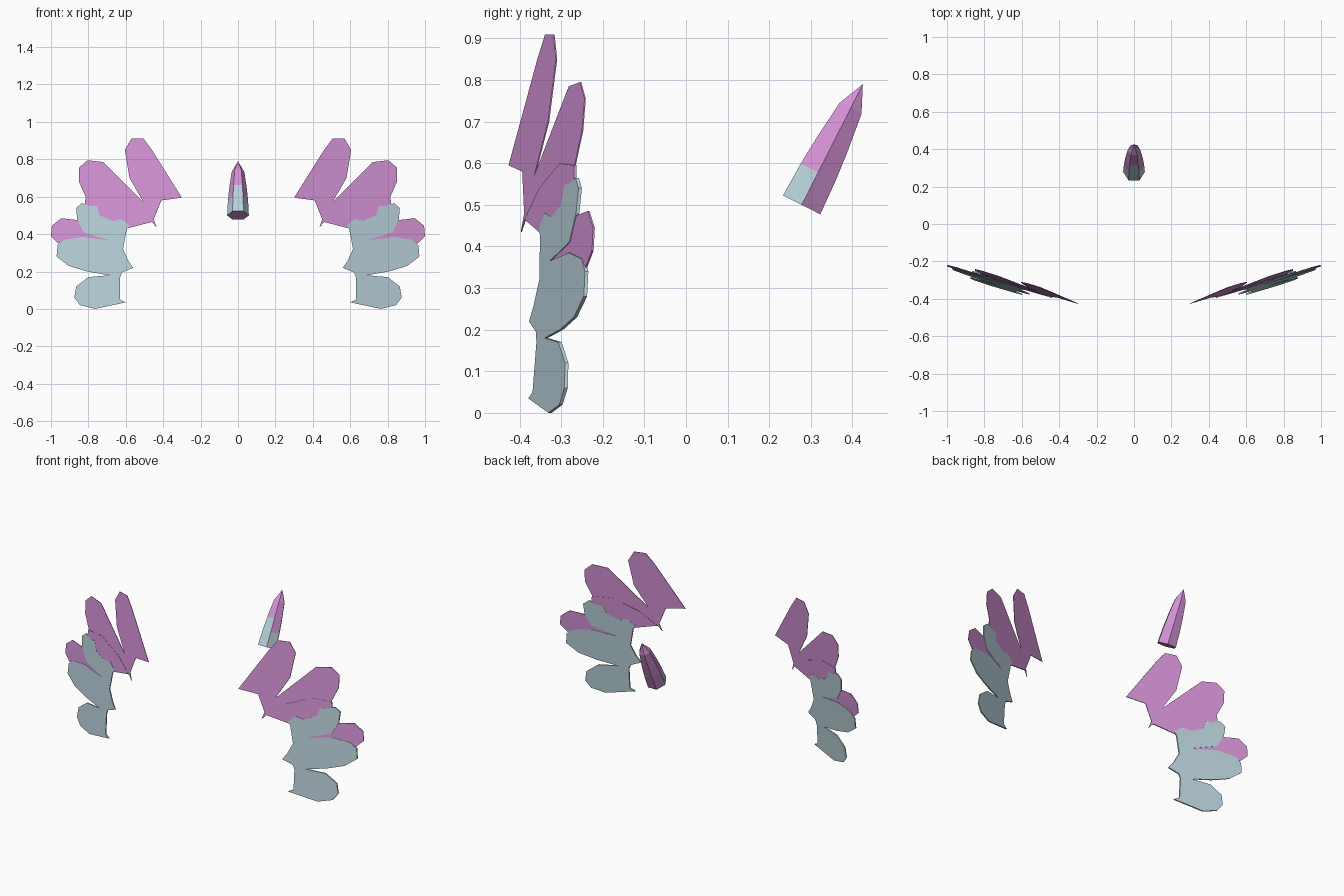
import bpy, bmesh, math
from mathutils import Vector

default_cube = bpy.data.objects.get("Cube")
if default_cube:
    bpy.data.objects.remove(default_cube, do_unlink=True)


def make_material(name, color):
    material = bpy.data.materials.new(name)
    material.use_nodes = True
    material.diffuse_color = color
    material.node_tree.nodes["Principled BSDF"].inputs["Base Color"].default_value = color
    return material


orchid = make_material("orchid_pink", (0.66, 0.29, 0.67, 1))
pale_blue = make_material("pale_blue", (0.48, 0.63, 0.69, 1))


def finish(bm, name, materials):
    bmesh.ops.recalc_face_normals(bm, faces=bm.faces[:])
    mesh = bpy.data.meshes.new(name)
    bm.to_mesh(mesh)
    bm.free()
    for material in materials:
        mesh.materials.append(material)
    obj = bpy.data.objects.new(name, mesh)
    bpy.context.collection.objects.link(obj)
    return obj


def wing_depth(x, z):
    """Depth of the tilted flat plane that each wing lies in."""
    return -0.564 + 0.31 * x + 0.077 * z


def feather_plate(name, outline, thickness, material, side):
    """Thin plate with an (x, z) outline given in hundredths."""
    bm = bmesh.new()
    verts = []
    for px, pz in outline:
        x, z = px / 100, pz / 100
        verts.append(bm.verts.new((side * x, wing_depth(x, z) - thickness / 2, z)))
    face = bm.faces.new(verts)
    extruded = bmesh.ops.extrude_face_region(bm, geom=[face], use_keep_orig=True)
    moved = [g for g in extruded["geom"] if isinstance(g, bmesh.types.BMVert)]
    bmesh.ops.translate(bm, verts=moved, vec=(0, thickness, 0))
    return finish(bm, name, [material])


# Feather outlines: two tall feathers, their overlap, the outer tip, the lower fan
upper_feathers = [
    (30, 59.5), (46, 85), (50.5, 91), (57, 91), (60.5, 85), (58, 70), (50.5, 57),
    (72, 78.5), (80.5, 79.5), (85, 75.5), (85, 68), (81, 59), (76, 52),
    (59.5, 43), (46, 46.5), (43.5, 43.5), (45, 48), (41, 58)]
middle_feather = [
    (46, 46.5), (55.5, 54), (70, 60), (81.5, 59.5), (82, 56), (70, 45), (60, 43)]
outer_feather = [
    (68.5, 36.5), (82, 43), (86, 47.5), (94.5, 48.5), (99.5, 44.5), (100, 39),
    (96, 35), (93, 36), (83, 38)]
lower_feathers = [
    (59.5, 42.5), (58, 44.5), (62, 48), (67, 47), (74, 50), (75.5, 55), (78.5, 55),
    (83.5, 56.5), (86.5, 54), (86, 48), (82.5, 41), (68.5, 36.5), (83, 38.5),
    (93, 37), (96.5, 34), (97, 28), (90.5, 23), (80.5, 20), (69, 18), (80, 17),
    (86.5, 12), (87.5, 6), (84.5, 2), (76.5, 0), (60, 3.5), (63, 5), (63, 17),
    (62, 19.5), (56, 22), (58.5, 25.5), (61.5, 32)]

# Both wings
for side, label in ((1, "left"), (-1, "right")):
    feather_plate(label + "_upper_feathers", upper_feathers, 0.003, orchid, side)
    feather_plate(label + "_middle_feather", middle_feather, 0.006, orchid, side)
    feather_plate(label + "_outer_feather", outer_feather, 0.004, orchid, side)
    feather_plate(label + "_lower_feathers", lower_feathers, 0.008, pale_blue, side)


# Horn: six-sided tapering spike leaning backwards, flat side to the front
def build_horn():
    base, tip = Vector((0, 0.278, 0.5)), Vector((0, 0.425, 0.79))
    axis = (tip - base).normalized()
    across = Vector((1, 0, 0))
    forward = across.cross(axis)
    if forward.y > 0:
        forward.negate()
    sections = [(0, 0.058), (0.27, 0.054), (0.5, 0.047), (0.8, 0.034)]
    bm = bmesh.new()
    rings = []
    for along, radius in sections:
        center = base.lerp(tip, along)
        ring = []
        for i in range(6):
            angle = math.radians(60 * i + 60)
            offset = across * math.cos(angle) + forward * math.sin(angle)
            ring.append(bm.verts.new(center + offset * radius))
        rings.append(ring)
    bm.faces.new(rings[0])
    point = bm.verts.new(tip)
    # Blue reaches the second band in front, the first band on the front corners
    blue_bands = {0: 2, 1: 1, 5: 1}
    for band, (low, high) in enumerate(zip(rings, rings[1:])):
        for i in range(6):
            j = (i + 1) % 6
            face = bm.faces.new((low[i], low[j], high[j], high[i]))
            face.material_index = int(band < blue_bands.get(i, 0))
    for i in range(6):
        bm.faces.new((rings[-1][i], rings[-1][(i + 1) % 6], point))
    return finish(bm, "horn", [orchid, pale_blue])


build_horn()
